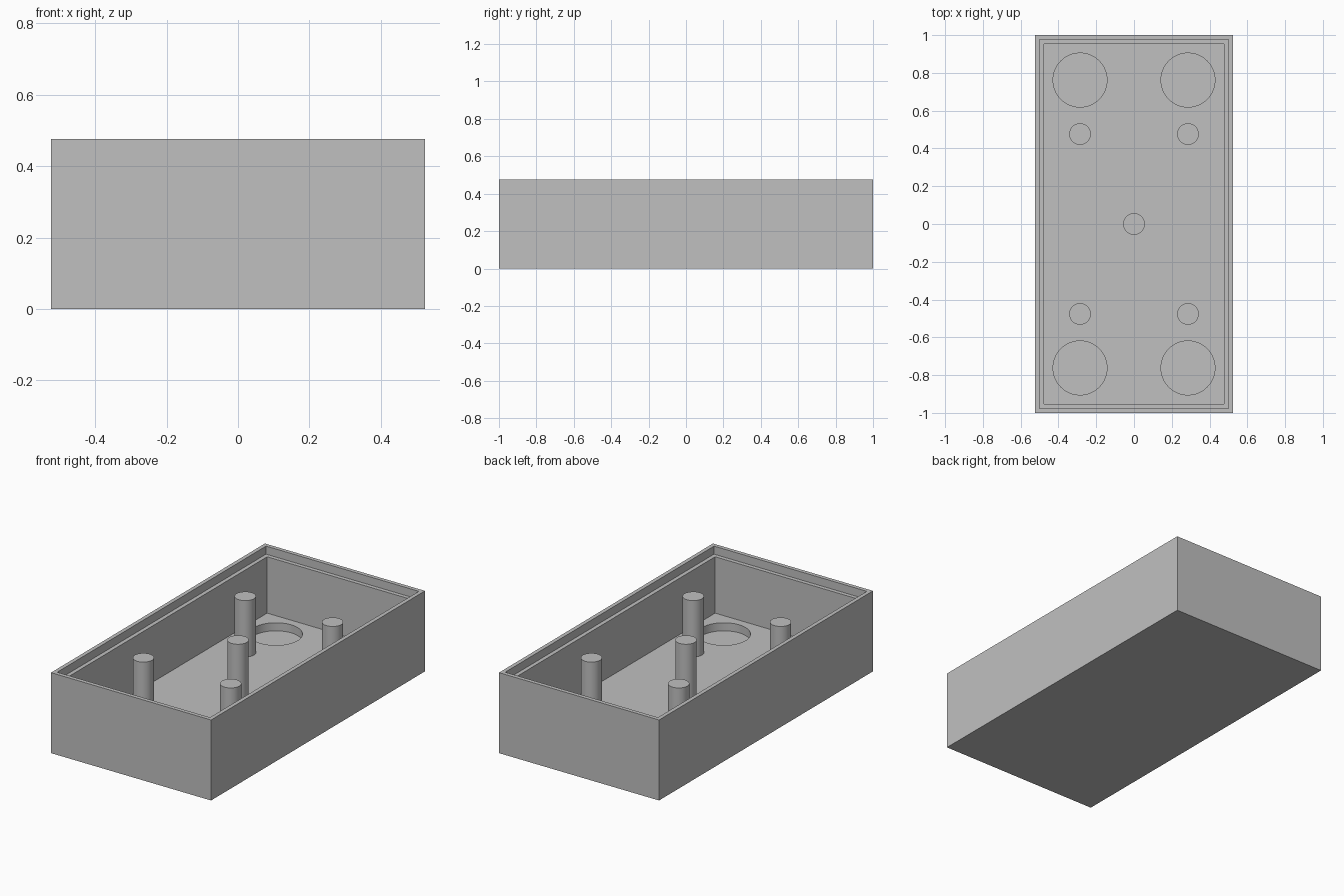
import bpy
import math

U = 2 / 105                     # one millimetre in model units
LENGTH, WIDTH, HEIGHT = 105 * U, 55 * U, 25 * U
WALL, LIP = 2.5 * U, 1.25 * U   # full wall and thin upper lip
FLOOR = 5 * U
POCKET_FLOOR = 2.5 * U
SHELF = HEIGHT - 2.5 * U        # rebate level, also the post tops

cube = bpy.data.objects.get("Cube")
if cube:
    bpy.data.objects.remove(cube, do_unlink=True)

grey = bpy.data.materials.new("light_grey")
grey.use_nodes = True
colour = (0.53, 0.53, 0.53, 1)
grey.diffuse_color = colour
grey.node_tree.nodes["Principled BSDF"].inputs["Base Color"].default_value = colour


def box(name, width, length, bottom, top):
    bpy.ops.mesh.primitive_cube_add(size=1, location=(0, 0, (bottom + top) / 2))
    ob = bpy.context.object
    ob.name = name
    ob.scale = (width, length, top - bottom)
    bpy.ops.object.transform_apply(location=True, rotation=False, scale=True)
    ob.data.materials.append(grey)
    return ob


def cylinder(name, x, y, radius, bottom, top):
    bpy.ops.mesh.primitive_cylinder_add(vertices=64, radius=radius, depth=top - bottom,
                                        location=(x, y, (bottom + top) / 2))
    ob = bpy.context.object
    ob.name = name
    ob.data.materials.append(grey)
    bpy.ops.object.shade_smooth_by_angle(angle=math.radians(30))
    return ob


def cut(target, cutter):
    cutter.hide_render = True
    mod = target.modifiers.new("cut", "BOOLEAN")
    mod.operation = "DIFFERENCE"
    mod.solver = "EXACT"
    mod.object = cutter
    bpy.context.view_layer.objects.active = target
    bpy.ops.object.modifier_apply(modifier=mod.name)
    bpy.data.objects.remove(cutter, do_unlink=True)


# Open tray: main cavity, then the wider rebate around the rim
tray = box("tray", WIDTH, LENGTH, 0, HEIGHT)
cut(tray, box("cavity", WIDTH - 2 * WALL, LENGTH - 2 * WALL, FLOOR, HEIGHT + WALL))
cut(tray, box("rebate", WIDTH - 2 * LIP, LENGTH - 2 * LIP, SHELF, HEIGHT + WALL))

# Round blind pockets in the floor and corner posts
for side, sx in (("left", 1), ("right", -1)):
    for end, sy in (("front", -1), ("back", 1)):
        x = sx * 15 * U
        cut(tray, cylinder("pocket", x, sy * 40 * U, 7.5 * U, POCKET_FLOOR, FLOOR + WALL))
        cylinder(f"{end}_{side}_post", x, sy * 25 * U, 3 * U, FLOOR, SHELF)

# Centre post
cylinder("centre_post", 0, 0, 3 * U, FLOOR, SHELF)

# Smooth pocket walls, crisp edges
bpy.ops.object.select_all(action="DESELECT")
tray.select_set(True)
bpy.context.view_layer.objects.active = tray
bpy.ops.object.shade_smooth_by_angle(angle=math.radians(30))
